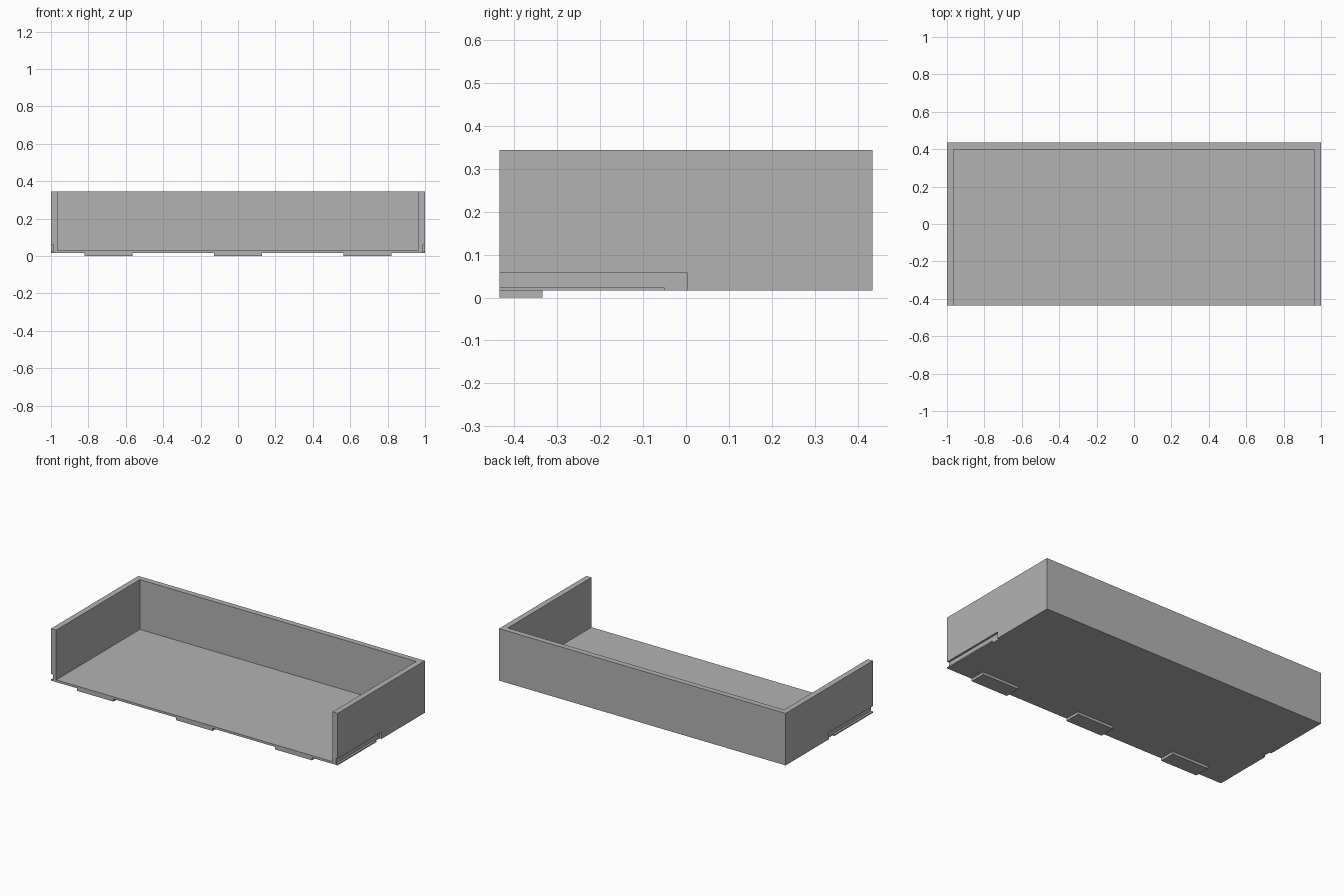
import bpy
import bmesh

cube = bpy.data.objects.get("Cube")
if cube:
    bpy.data.objects.remove(cube, do_unlink=True)

# Single flat grey
grey = bpy.data.materials.new("plain_grey")
grey.use_nodes = True
colour = (0.45, 0.45, 0.45, 1)
grey.diffuse_color = colour
grey.node_tree.nodes["Principled BSDF"].inputs["Base Color"].default_value = colour

W, D = 1.0, 0.435          # half width and half depth
BASE, TOP = 0.016, 0.344   # underside and rim heights
WALL, FLOOR = 0.036, 0.014


def prism(name, profile, x0, x1):
    """Extrude a (y, z) profile from x0 to x1."""
    bm = bmesh.new()
    face = bm.faces.new([bm.verts.new((x0, y, z)) for y, z in profile])
    ext = bmesh.ops.extrude_face_region(bm, geom=[face])
    moved = [v for v in ext["geom"] if isinstance(v, bmesh.types.BMVert)]
    bmesh.ops.translate(bm, verts=moved, vec=(x1 - x0, 0, 0))
    bmesh.ops.recalc_face_normals(bm, faces=bm.faces)
    mesh = bpy.data.meshes.new(name)
    bm.to_mesh(mesh)
    bm.free()
    mesh.materials.append(grey)
    obj = bpy.data.objects.new(name, mesh)
    bpy.context.scene.collection.objects.link(obj)
    return obj


def box(name, x0, x1, y0, y1, z0, z1):
    return prism(name, [(y0, z0), (y1, z0), (y1, z1), (y0, z1)], x0, x1)


def cut(target, cutter):
    mod = target.modifiers.new(cutter.name, "BOOLEAN")
    mod.operation = "DIFFERENCE"
    mod.solver = "EXACT"
    mod.object = cutter
    cutter.hide_render = True
    cutter.hide_viewport = True
    cutter.display_type = "WIRE"


# Tray body, hollow and open at the front
tray = box("tray", -W, W, -D, D, BASE, TOP)
cut(tray, box("cavity_cutter", -W + WALL, W - WALL, -D - 0.1, D - WALL,
              BASE + FLOOR, TOP + 0.1))

# Side grooves above a thin lip, dropping through the base at the rear end
groove = [(-D - 0.1, 0.024), (-0.05, 0.024), (-0.05, BASE - 0.1),
          (0.002, BASE - 0.1), (0.002, 0.058), (-D - 0.1, 0.058)]
for side, label in ((1, "left"), (-1, "right")):
    cut(tray, prism(label + "_groove_cutter", groove,
                    side * (W - 0.013), side * (W + 0.1)))

# Three tabs under the front edge
for x, label in ((-0.692, "right"), (0, "middle"), (0.692, "left")):
    box(label + "_front_tab", x - 0.128, x + 0.128, -D, -0.335, 0, BASE)
